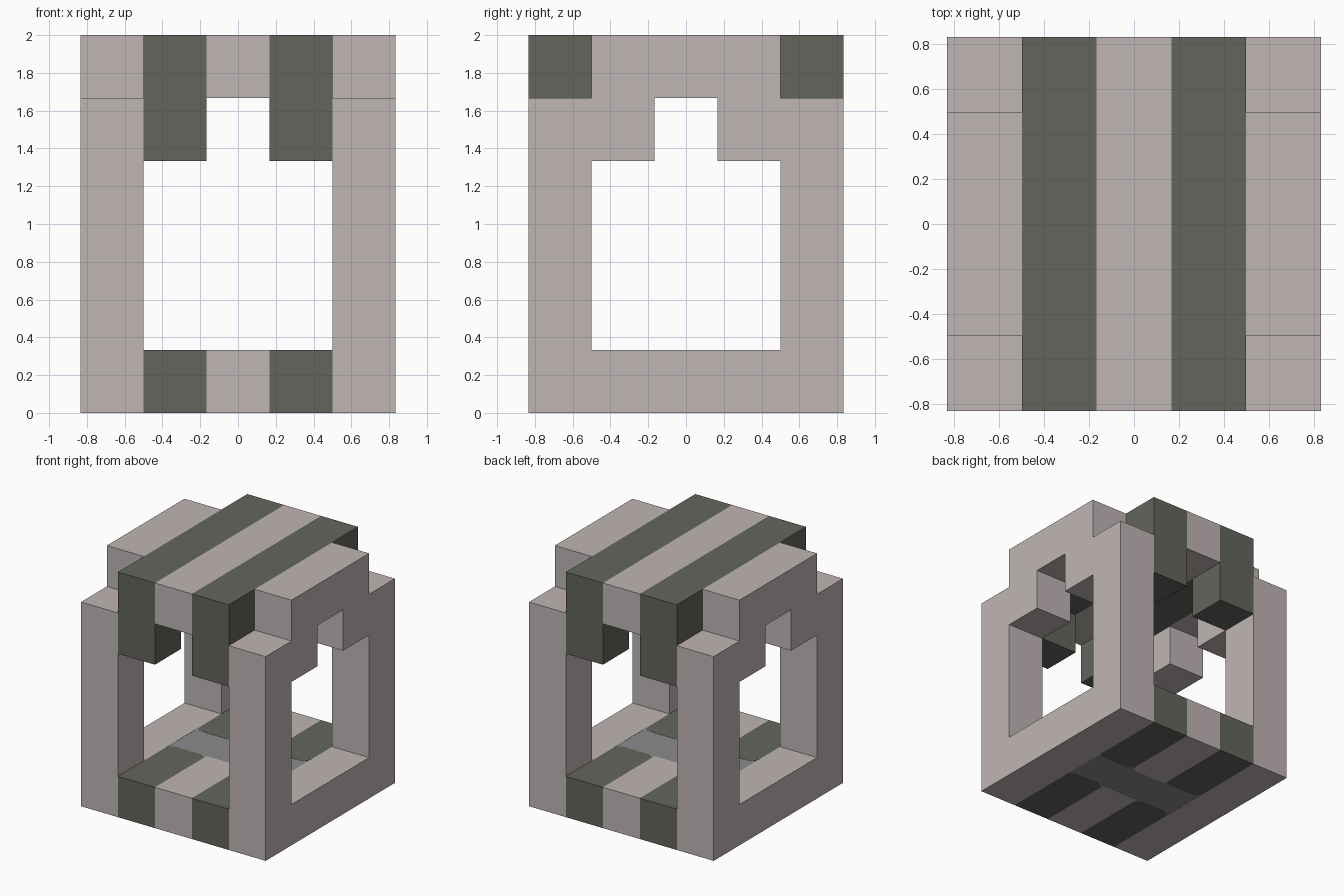
import bpy
import bmesh

if "Cube" in bpy.data.objects:
    bpy.data.objects.remove(bpy.data.objects["Cube"], do_unlink=True)

U = 1 / 3  # one block


def material(name, rgb):
    m = bpy.data.materials.new(name)
    m.use_nodes = True
    m.diffuse_color = (*rgb, 1)
    bsdf = m.node_tree.nodes["Principled BSDF"]
    bsdf.inputs["Base Color"].default_value = (*rgb, 1)
    bsdf.inputs["Roughness"].default_value = 0.9
    return m


LIGHT = material("pale stone", (0.53, 0.465, 0.46))
DARK = material("dark stone", (0.125, 0.13, 0.11))
GREY = material("grey stone", (0.26, 0.255, 0.265))


def block(name, mat, x, y, z, corner=None):
    """Box from (low, high) ranges in blocks; corner = y of the upright edges to round."""
    bm = bmesh.new()
    bmesh.ops.create_cube(bm, size=1)
    for v in bm.verts:
        v.co = [U * (r[0] if c < 0 else r[1]) for c, r in zip(v.co, (x, y, z))]
    if corner is not None:
        edges = [e for e in bm.edges
                 if all(abs(v.co.y - corner * U) < 1e-4 for v in e.verts)
                 and abs(e.verts[0].co.z - e.verts[1].co.z) > 0.1]
        bmesh.ops.bevel(bm, geom=edges, offset=0.06, segments=3,
                        profile=0.5, affect='EDGES')
    mesh = bpy.data.meshes.new(name)
    bm.to_mesh(mesh)
    bm.free()
    mesh.materials.append(mat)
    obj = bpy.data.objects.new(name, mesh)
    bpy.context.collection.objects.link(obj)
    return obj


def span(a, b, sign):
    return tuple(sorted((a * sign, b * sign)))


HALF = (-2.5, 2.5)
MID = (-0.5, 0.5)

for sx, side in ((1, "left"), (-1, "right")):
    outer, stripe = span(1.5, 2.5, sx), span(0.5, 1.5, sx)
    # Side frame: sill, lintel, posts and window shoulders
    block(f"{side}_sill", LIGHT, outer, HALF, (0, 1))
    block(f"{side}_lintel", LIGHT, outer, (-1.5, 1.5), (5, 6))
    # Dark roof stripe
    block(f"{side}_roof_stripe", DARK, stripe, HALF, (5, 6))
    for sy, end in ((-1, "front"), (1, "back")):
        block(f"{side}_{end}_post", LIGHT, outer, span(1.5, 2.5, sy), (1, 5))
        block(f"{side}_{end}_shoulder", LIGHT, outer, span(0.5, 1.5, sy), (4, 5))
        # Hanging end of the roof stripe, and floor stripe with rounded inner end
        block(f"{side}_{end}_roof_drop", DARK, stripe, span(1.5, 2.5, sy), (4, 5))
        block(f"{side}_{end}_floor_stripe", DARK, stripe, span(0.5, 2.5, sy),
              (0, 1), corner=0.5 * sy)

# Centre stripes and the grey band across the floor
block("roof_centre", LIGHT, MID, HALF, (5, 6))
for sy, end in ((-1, "front"), (1, "back")):
    block(f"{end}_floor_centre", LIGHT, MID, span(0.5, 2.5, sy), (0, 1))
block("floor_band", GREY, (-1.5, 1.5), (-0.75, 0.75), (0.004, 0.996))
